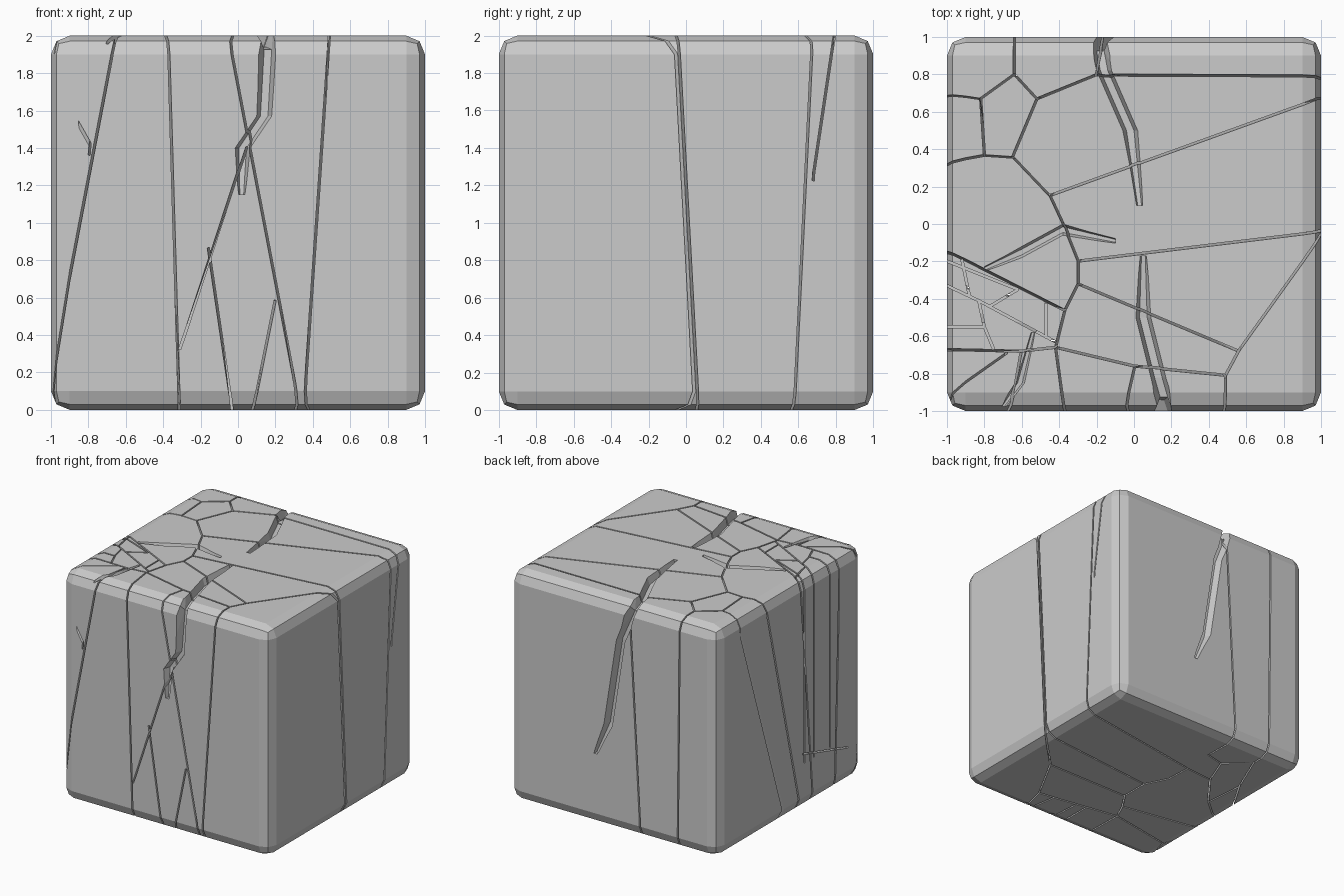
import bpy, bmesh
from mathutils import Vector as V

if "Cube" in bpy.data.objects:
    bpy.data.objects.remove(bpy.data.objects["Cube"])

GAP = 0.012
cutters = []


def add_mesh(name, bm):
    bmesh.ops.recalc_face_normals(bm, faces=bm.faces)
    me = bpy.data.meshes.new(name)
    bm.to_mesh(me)
    bm.free()
    ob = bpy.data.objects.new(name, me)
    bpy.context.collection.objects.link(ob)
    return ob


def loft(name, rings):
    """Closed tube through four-point rings, kept as a cutter."""
    bm = bmesh.new()
    rs = [[bm.verts.new(p) for p in r] for r in rings]
    for a, b in zip(rs, rs[1:]):
        for i in range(4):
            j = (i + 1) % 4
            bm.faces.new((a[i], a[j], b[j], b[i]))
    bm.faces.new(rs[0])
    bm.faces.new(rs[-1])
    bmesh.ops.triangulate(bm, faces=bm.faces)
    ob = add_mesh(name, bm)
    ob.hide_render = True
    cutters.append(ob)


def slab(*quad):
    """Thin wall through four corners; removes the gap between two shards."""
    q = [V(p) for p in quad]
    c = sum(q, V()) / 4
    q = [p + (p - c).normalized() * GAP * 0.6 for p in q]
    n = (q[2] - q[0]).cross(q[3] - q[1]).normalized() * GAP / 2
    loft("gap_cutter", [[p - n for p in q], [p + n for p in q]])


def groove(pts, width, depth, side):
    """Tapered open channel; each point is (x, y, z, outward vector)."""
    s, rings, last = V(side), [], len(pts) - 1
    for i, (x, y, z, out) in enumerate(pts):
        p, o = V((x, y, z)), V(out)
        k = 0.5 if i in (0, last) else 1
        w = width * k / 2
        rings.append([p - s * w * 1.5 + o * depth, p + s * w * 1.5 + o * depth,
                      p + s * w * 0.5 - o * depth * k, p - s * w * 0.5 - o * depth * k])
    loft("groove_cutter", rings)


# Block with rounded edges
bm = bmesh.new()
bmesh.ops.create_cube(bm, size=2)
bmesh.ops.translate(bm, verts=bm.verts, vec=(0, 0, 1))
bmesh.ops.bevel(bm, geom=bm.edges[:], offset=0.1, segments=2, profile=0.5, affect='EDGES')
block = add_mesh("cracked_block", bm)

# Crack junctions: top x, y and bottom x, y
inner = dict(
    A=(-.45, .15, -.26, .38), B=(-.65, .36, -.52, .36), C=(-.80, .37, -.75, .06),
    D=(-.52, .67, -.42, .62), E=(-.64, .80, -.62, .80), F=(-.82, .67, -.78, .42),
    G=(-.20, .80, -.25, .66), H=(-.38, .00, -.25, .15), I=(-.30, -.20, -.15, -.05),
    J=(-.30, -.32, -.15, -.30), K=(.56, -.68, .65, -.30), L=(.49, -.81, .42, -.72),
    M=(0, -.76, .28, -.70), N=(-.42, -.66, -.32, -.60), O=(-.37, -.46, -.25, -.45),
    Q=(-.60, -.68, -.90, -.70))
rim = dict(
    a=(1.02, .68, 1.02, .58), c=(-1.02, .33, -1.02, -.17), f=(-1.02, .70, -1.02, .02),
    e=(-.64, 1.02, -.62, 1.02), g=(-.15, 1.02, -.26, 1.02), i=(1.02, -.04, 1.02, .07),
    l=(.49, -1.02, .35, -1.02), m=(-.06, -1.02, .33, -1.02), n=(-.37, -1.02, -.31, -1.02),
    o=(-1.02, -.13, -1.02, -.31), q=(-.66, -1.02, -1.05, -1.02), r=(-1.02, -.67, -1.02, -.6))
nodes = {**inner, **rim}

# Walls running from top to bottom
for e in ("Aa AB BC Cc BD DE Ee EF FC Ff DG Gg AH HI Ii IJ JK Ki KL Ll LM MN Mm "
          "JO ON Nn Oo NQ Qr Qq GA").split():
    if e == "GA":
        continue
    a, b = nodes[e[0]], nodes[e[1]]
    slab((a[0], a[1], 2.02), (b[0], b[1], 2.02), (b[2], b[3], -.02), (a[2], a[3], -.02))

# Partial walls that end against other cracks
slab((-.2, .8, 2.02), (1.02, .795, 2.02), (1.02, .68, 1.25), (-.25, .67, .1))
slab((-.68, -.68, 2.02), (-1.02, -.92, 2.02), (-.80, -1.02, 1.38), (-.75, -.7, 1.2))
slab((.04, -1.02, 1.4), (-.31, -1.02, .33), (-.31, -.62, .33), (.06, -.74, 1.4))
slab((-.16, -1.02, .86), (-.03, -1.02, -.02), (-.03, -.66, -.02), (-.13, -.7, .86))
slab((.20, -1.02, .58), (.08, -1.02, -.02), (.06, -.68, -.02), (.17, -.72, .58))
slab((-1.02, -.17, .48), (-1.02, -.8, .3), (-.62, -.68, .35), (-.4, -.42, .45))

# Small upright splinters near the left side
for x1, y1, x2, y2 in ((-1.02, -.32, -.83, -.41), (-.83, -.41, -.42, -.63),
                       (-.83, -.41, -.80, -.55), (-.80, -.55, -1.02, -.55),
                       (-.80, -.55, -.75, -.67), (-.92, -.19, -.88, -.385),
                       (-.47, -.42, -.47, -.61), (-1.02, -.19, -.62, -.35),
                       (-.62, -.35, -.77, -.44)):
    slab((x1, y1, 2.02), (x2, y2, 2.02), (x2, y2, .4), (x1, y1, .4))

# Chipped grooves wrapping from the top over the front and back edges
UP, FR, BK = (0, 0, 1), (0, -1, 0), (0, 1, 0)
groove([(.05, -.17, 2, UP), (.05, -.5, 2, UP), (.13, -.82, 2, UP),
        (.16, -.98, 1.98, (0, -.9, .9)), (.14, -1, 1.57, FR), (.025, -1, 1.4, FR),
        (.02, -1, 1.15, FR)], .08, .06, (1, 0, 0))
groove([(.03, .1, 2, UP), (-.02, .5, 2, UP), (-.16, .82, 2, UP),
        (-.18, .98, 1.98, (0, .9, .9)), (-.07, 1, 1.66, BK), (.05, 1, .9, BK),
        (.17, 1, .62, BK)], .08, .06, (1, 0, 0))
# Grooves on the top only
groove([(-.1, -.09, 2, UP), (-.38, -.03, 2, UP), (-.6, -.15, 2, UP), (-.8, -.24, 2, UP),
        (-.77, -.42, 2, UP)][:4], .06, .05, (0, 1, 0))
groove([(-.54, -.58, 2, UP), (-.61, -.85, 2, UP), (-.70, -.99, 1.97, (0, -.7, .7))],
       .05, .04, (1, 0, 0))

# Cut everything, then drop the cutters
for c in cutters:
    mod = block.modifiers.new("cut", 'BOOLEAN')
    mod.operation = 'DIFFERENCE'
    mod.solver = 'MANIFOLD'
    mod.object = c
dg = bpy.context.evaluated_depsgraph_get()
me = bpy.data.meshes.new_from_object(block.evaluated_get(dg))
block.modifiers.clear()
block.data = me
for c in cutters:
    bpy.data.objects.remove(c)
